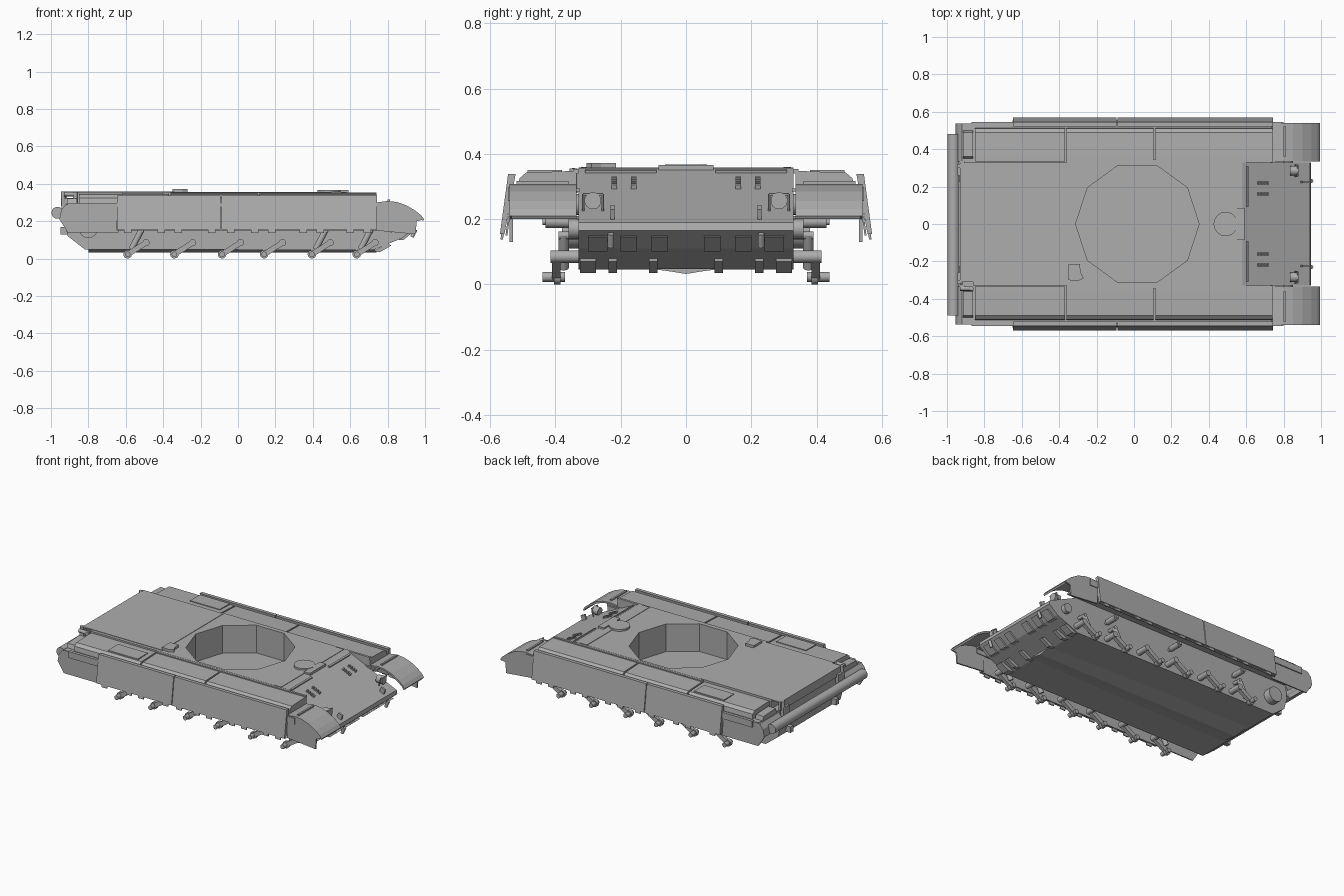
import bpy, bmesh, math
from mathutils import Vector, Matrix

GREY = bpy.data.materials.new("primer_grey")
GREY.diffuse_color = (0.42, 0.42, 0.42, 1)


def finish(name, bm, smooth=False):
    bmesh.ops.recalc_face_normals(bm, faces=bm.faces)
    me = bpy.data.meshes.new(name)
    bm.to_mesh(me)
    bm.free()
    me.materials.append(GREY)
    ob = bpy.data.objects.new(name, me)
    bpy.context.collection.objects.link(ob)
    if smooth:
        bpy.context.view_layer.objects.active = ob
        ob.select_set(True)
        bpy.ops.object.shade_smooth_by_angle(angle=math.radians(40))
        ob.select_set(False)
    return ob


def prism(name, pts, a, b, axis="y"):
    """Extrude an outline: x,z along y, or y,z along x, or x,y along z."""
    place = {"y": lambda p, t: (p[0], t, p[1]),
             "x": lambda p, t: (t, p[0], p[1]),
             "z": lambda p, t: (p[0], p[1], t)}[axis]
    bm = bmesh.new()
    lo = [bm.verts.new(place(p, a)) for p in pts]
    hi = [bm.verts.new(place(p, b)) for p in pts]
    bm.faces.new(lo)
    bm.faces.new(hi)
    for i in range(len(pts)):
        j = (i + 1) % len(pts)
        bm.faces.new((lo[i], lo[j], hi[j], hi[i]))
    return finish(name, bm)


def box(name, x0, x1, y0, y1, z0, z1):
    return prism(name, [(x0, z0), (x1, z0), (x1, z1), (x0, z1)], y0, y1)


def rod(name, p, q, r, sides=12):
    p, q = Vector(p), Vector(q)
    d = q - p
    bm = bmesh.new()
    m = Matrix.Translation((p + q) / 2) @ d.to_track_quat("Z", "Y").to_matrix().to_4x4()
    bmesh.ops.create_cone(bm, cap_ends=True, segments=sides, radius1=r, radius2=r,
                          depth=d.length, matrix=m)
    return finish(name, bm, True)


def circle(cx, cy, r, n):
    return [(cx + r * math.cos(2 * math.pi * i / n), cy + r * math.sin(2 * math.pi * i / n))
            for i in range(n)]


def glacis_z(x):
    return 0.355 - (x - 0.58) * 0.458


def plate(name, x0, x1, y0, y1, h):
    """Raised block lying on the sloping front plate."""
    pts = [(x0, glacis_z(x0) - 0.005), (x1, glacis_z(x1) - 0.005),
           (x1 + h * 0.4, glacis_z(x1) + h), (x0 + h * 0.4, glacis_z(x0) + h)]
    return prism(name, pts, y0, y1)


# Main hull with a ten-sided turret well
hull = prism("hull", [(-0.92, 0.295), (-0.93, 0.2), (-0.91, 0.12), (-0.82, 0.05), (0.72, 0.045),
                      (0.88, 0.11), (0.945, 0.165), (0.94, 0.19), (0.58, 0.355),
                      (-0.86, 0.355), (-0.86, 0.295)], -0.33, 0.33)
cutter = prism("turret_well_cutter", circle(0.018, 0, 0.33, 10), 0.17, 0.5, "z")
cutter.hide_render = True
mod = hull.modifiers.new("well", "BOOLEAN")
mod.operation, mod.object, mod.solver = "DIFFERENCE", cutter, "EXACT"
bpy.context.view_layer.objects.active = hull
bpy.ops.object.modifier_apply(modifier="well")
bpy.data.objects.remove(cutter)

# Shallow keel and the overhanging engine deck
prism("keel", [(-0.11, 0.048), (-0.05, 0.04), (0, 0.032), (0.05, 0.04), (0.11, 0.048)],
      -0.8, 0.74, "x")
box("engine_deck", -0.93, -0.34, -0.31, 0.33, 0.35, 0.358)
box("deck_rear_lip", -0.93, -0.915, -0.31, 0.33, 0.30, 0.355)

# Rear drum and its clamps
rod("rear_drum", (-0.965, -0.49, 0.245), (-0.965, 0.48, 0.245), 0.032, 20)
for s in (1, -1):
    box("drum_clamp", -0.945, -0.915, s * 0.29 - 0.03, s * 0.29 + 0.03, 0.22, 0.32)
    rod("clamp_post", (-0.935, s * 0.31, 0.28), (-0.935, s * 0.31, 0.36), 0.012)
    box("rear_tow_hook", -0.95, -0.9, s * 0.24 - 0.015, s * 0.24 + 0.015, 0.13, 0.17)
rod("vent_pipe", (-0.87, -0.345, 0.28), (-0.87, -0.345, 0.355), 0.012)
rod("vent_pipe_top", (-0.93, -0.345, 0.345), (-0.865, -0.345, 0.345), 0.012)

# Deck hatches
prism("driver_hatch", circle(0.49, 0, 0.065, 16), 0.35, 0.368, "z")
box("driver_periscope", 0.545, 0.59, -0.085, 0.085, 0.34, 0.366)
prism("deck_vent", [(-0.35, -0.215), (-0.29, -0.215), (-0.285, -0.26), (-0.27, -0.29),
                    (-0.30, -0.305), (-0.35, -0.3)], 0.35, 0.372, "z")
box("front_deck_plate", 0.5, 0.55, -0.33, 0.33, 0.35, 0.358)

# Front plate fittings
for s in (1, -1):
    def side(name, x0, x1, y, w, h):
        return plate(name, x0, x1, s * y - w, s * y + w, h)
    for y in (0.16, 0.22):
        for i in range(4):
            side("spare_bracket", 0.66 + i * 0.016, 0.668 + i * 0.016, y, 0.008, 0.012)
    side("splash_guard", 0.60, 0.61, 0.2, 0.11, 0.008)
    side("tow_hook_base", 0.89, 0.92, 0.225, 0.006, 0.03)
    z = glacis_z(0.85)
    rod("headlight", (0.835, s * 0.285, z + 0.025), (0.88, s * 0.285, z + 0.025), 0.026, 14)
    for y in (0.255, 0.315):
        rod("headlight_guard", (0.86, s * y, z - 0.01), (0.875, s * y, z + 0.045), 0.004, 6)
    rod("headlight_guard_bar", (0.875, s * 0.255, z + 0.045), (0.875, s * 0.315, z + 0.045), 0.004, 6)
    # Lower nose: mounting blocks and bottom lugs
    for y, w in ((0.08, 0.025), (0.175, 0.025), (0.27, 0.03)):
        prism("nose_block", [(0.86, 0.10), (0.885, 0.10), (0.94, 0.145), (0.92, 0.15)],
              s * y - w, s * y + w)
    for y, w in ((0.1, 0.013), (0.225, 0.013), (0.3, 0.025)):
        prism("bottom_lug", [(0.72, 0.04), (0.76, 0.035), (0.82, 0.07), (0.80, 0.08)],
              s * y - w, s * y + w)
    rod("nose_tow_hook", (0.93, s * 0.23, 0.115), (0.95, s * 0.23, 0.155), 0.01)

# Fenders, stowage boxes, skirts and mudguards
for s in (1, -1):
    def strip(name, x0, x1, section):
        return prism(name, [(s * y, z) for y, z in section], x0, x1, "x")
    box("fender", -0.91, 0.8, *sorted((s * 0.325, s * 0.535)), 0.284, 0.294)
    strip("fender_edge", -0.87, 0.8, [(0.525, 0.255), (0.545, 0.255), (0.545, 0.298), (0.525, 0.298)])
    for x0, x1 in ((-0.85, -0.37), (-0.36, 0.105), (0.115, 0.74)):
        strip("stowage_box", x0, x1, [(0.335, 0.29), (0.515, 0.29), (0.51, 0.325),
                                      (0.49, 0.342), (0.36, 0.347), (0.335, 0.347)])
    strip("box_lid", -0.62, -0.40, [(0.38, 0.34), (0.485, 0.34), (0.485, 0.35), (0.38, 0.351)])
    strip("inner_rail", -0.36, 0.74, [(0.33, 0.34), (0.345, 0.34), (0.345, 0.354), (0.33, 0.354)])
    # Side skirt in two panels, leaning outward at the foot
    for x0, x1 in ((-0.648, -0.093), (-0.088, 0.742)):
        strip("side_skirt", x0, x1, [(0.522, 0.338), (0.545, 0.338), (0.57, 0.155), (0.556, 0.155)])
    for x in (-0.59, -0.41, -0.32, -0.14, -0.04, 0.09, 0.18, 0.35, 0.44, 0.6, 0.69):
        strip("skirt_tab", x - 0.02, x + 0.02, [(0.557, 0.16), (0.566, 0.16), (0.568, 0.138), (0.561, 0.138)])
    strip("inner_flap", -0.65, 0.74, [(0.53, 0.28), (0.536, 0.28), (0.553, 0.15), (0.547, 0.15)])
    # Curved front mudguard
    arc = [(0.74, 0.30), (0.80, 0.308), (0.85, 0.302), (0.90, 0.285), (0.95, 0.255),
           (0.98, 0.23), (0.995, 0.21)]
    under = [(x - 0.006, z - 0.01) for x, z in reversed(arc)]
    prism("front_mudguard", arc + under, s * 0.335, s * 0.535)
    prism("front_mudguard_side", arc + [(0.955, 0.20), (0.95, 0.13), (0.74, 0.15)], s * 0.53, s * 0.54)
    box("mudguard_joint", 0.80, 0.812, *sorted((s * 0.36, s * 0.52)), 0.30, 0.316)
    # Rear mudguard
    rear = [(-0.86, 0.294), (-0.92, 0.29), (-0.945, 0.26), (-0.955, 0.21)]
    prism("rear_mudguard", rear + [(x + 0.01, z - 0.008) for x, z in reversed(rear)],
          s * 0.335, s * 0.535)
    prism("rear_mudguard_side", [(-0.64, 0.29)] + rear + [(-0.91, 0.14), (-0.64, 0.14)],
          s * 0.53, s * 0.538)
    strip("rear_light_box", -0.915, -0.86, [(0.35, 0.29), (0.5, 0.29), (0.49, 0.32), (0.36, 0.325)])

# Suspension: swing arms, hubs, dampers and return rollers
for s in (1, -1):
    for i, hx in enumerate((-0.59, -0.34, -0.085, 0.14, 0.395, 0.635)):
        px = hx + 0.098
        rod("arm_pivot", (px, s * 0.32, 0.085), (px, s * 0.415, 0.085), 0.019)
        rod("wheel_hub", (hx, s * 0.37, 0.023), (hx, s * 0.44, 0.023), 0.015)
        rod("hub_flange", (hx, s * 0.385, 0.023), (hx, s * 0.405, 0.023), 0.023)
        dx, dz = 0.0077, 0.0122
        prism("swing_arm", [(hx - dx, 0.023 + dz), (hx + dx, 0.023 - dz),
                            (px + dx, 0.085 - dz), (px - dx, 0.085 + dz)], s * 0.385, s * 0.41)
        if i in (0, 4, 5):
            rod("damper", (hx + 0.02, s * 0.375, 0.05), (hx + 0.075, s * 0.375, 0.155), 0.016)
            rod("damper_mount", (hx + 0.075, s * 0.32, 0.15), (hx + 0.075, s * 0.39, 0.15), 0.012)
    for x in (-0.5, 0.0, 0.5):
        rod("return_roller", (x, s * 0.35, 0.192), (x, s * 0.43, 0.192), 0.019)
        rod("roller_axle", (x, s * 0.32, 0.192), (x, s * 0.44, 0.192), 0.01)
    rod("drive_hub", (-0.8, s * 0.32, 0.16), (-0.8, s * 0.38, 0.16), 0.05, 16)
    rod("idler_hub", (0.82, s * 0.32, 0.17), (0.82, s * 0.36, 0.17), 0.03, 16)
